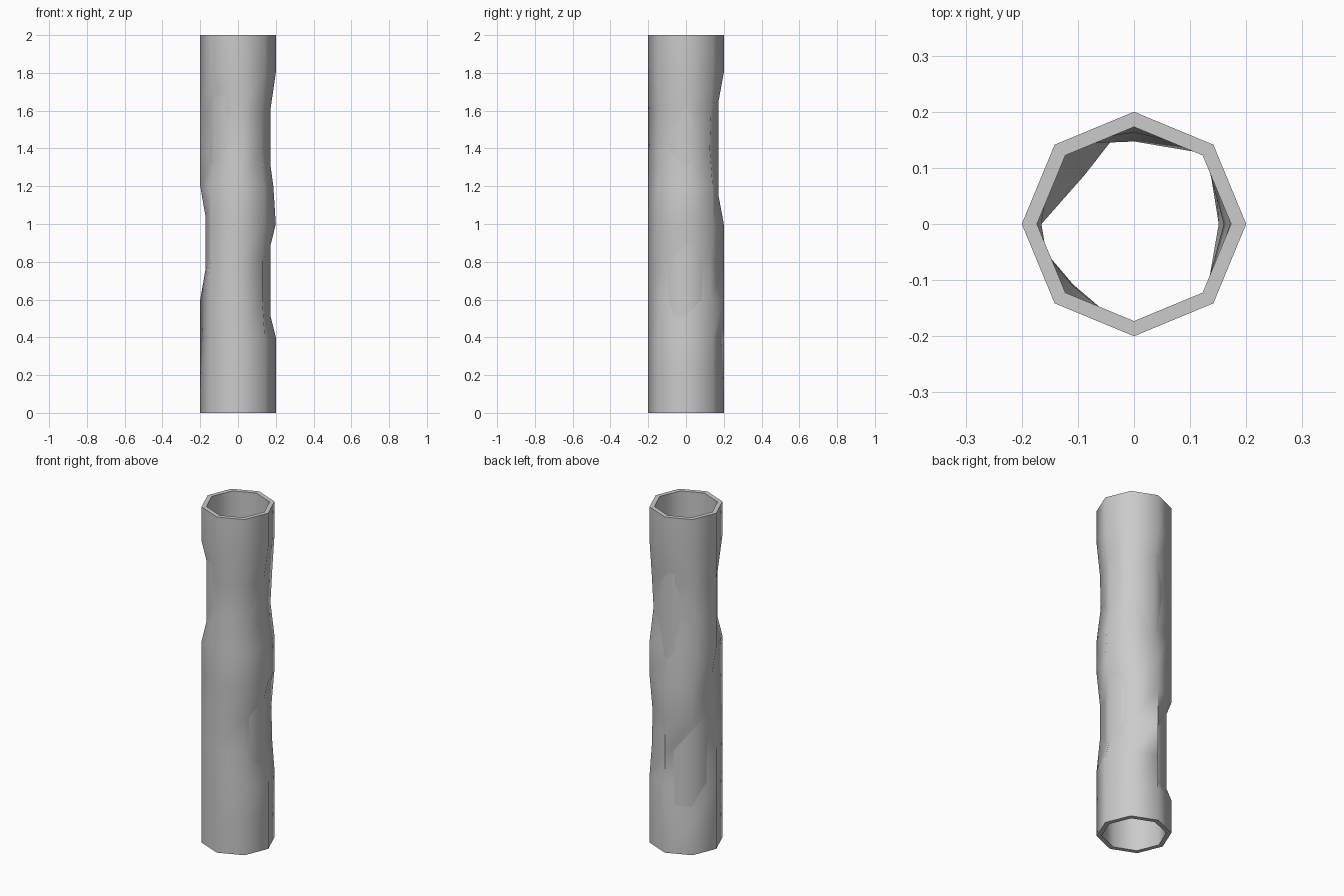
import bpy, bmesh
from math import cos, sin, pi, radians

if "Cube" in bpy.data.objects:
    bpy.data.objects.remove(bpy.data.objects["Cube"])

SIDES, ROWS = 8, 10
R_OUT, R_IN, HEIGHT = 0.2, 0.173, 2.0

# Dents: side index -> {row: radius}; rows are 0.2 apart, sides 45 degrees
DENTS = {
    0: {3: 0.151, 4: 0.151, 6: 0.187, 7: 0.16, 8: 0.171},
    1: {3: 0.186, 4: 0.184, 7: 0.178, 8: 0.188},
    2: {6: 0.163, 7: 0.147, 8: 0.163},
    3: {2: 0.128, 3: 0.124},
    4: {4: 0.165, 5: 0.165},
    5: {7: 0.153, 8: 0.155},
    7: {3: 0.182, 4: 0.182, 7: 0.178, 8: 0.182},
}

bm = bmesh.new()


def ring(z, radius):
    return [bm.verts.new((radius(s) * cos(2 * pi * s / SIDES),
                          radius(s) * sin(2 * pi * s / SIDES), z))
            for s in range(SIDES)]


def bridge(a, b):
    for s in range(SIDES):
        n = (s + 1) % SIDES
        bm.faces.new((a[s], a[n], b[n], b[s]))


# Dented outer wall
outer = [ring(HEIGHT * r / ROWS, lambda s: DENTS.get(s, {}).get(r, R_OUT))
         for r in range(ROWS + 1)]
for low, high in zip(outer, outer[1:]):
    bridge(low, high)

# Straight bore and the two flat rims
inner_top = ring(HEIGHT, lambda s: R_IN)
inner_bottom = ring(0, lambda s: R_IN)
bridge(outer[-1], inner_top)
bridge(inner_top, inner_bottom)
bridge(inner_bottom, outer[0])

mesh = bpy.data.meshes.new("dented_pipe")
bm.to_mesh(mesh)
bm.free()
pipe = bpy.data.objects.new("dented_pipe", mesh)
bpy.context.collection.objects.link(pipe)

# Smooth walls, crisp rims
bpy.context.view_layer.objects.active = pipe
pipe.select_set(True)
bpy.ops.object.shade_smooth_by_angle(angle=radians(65))
